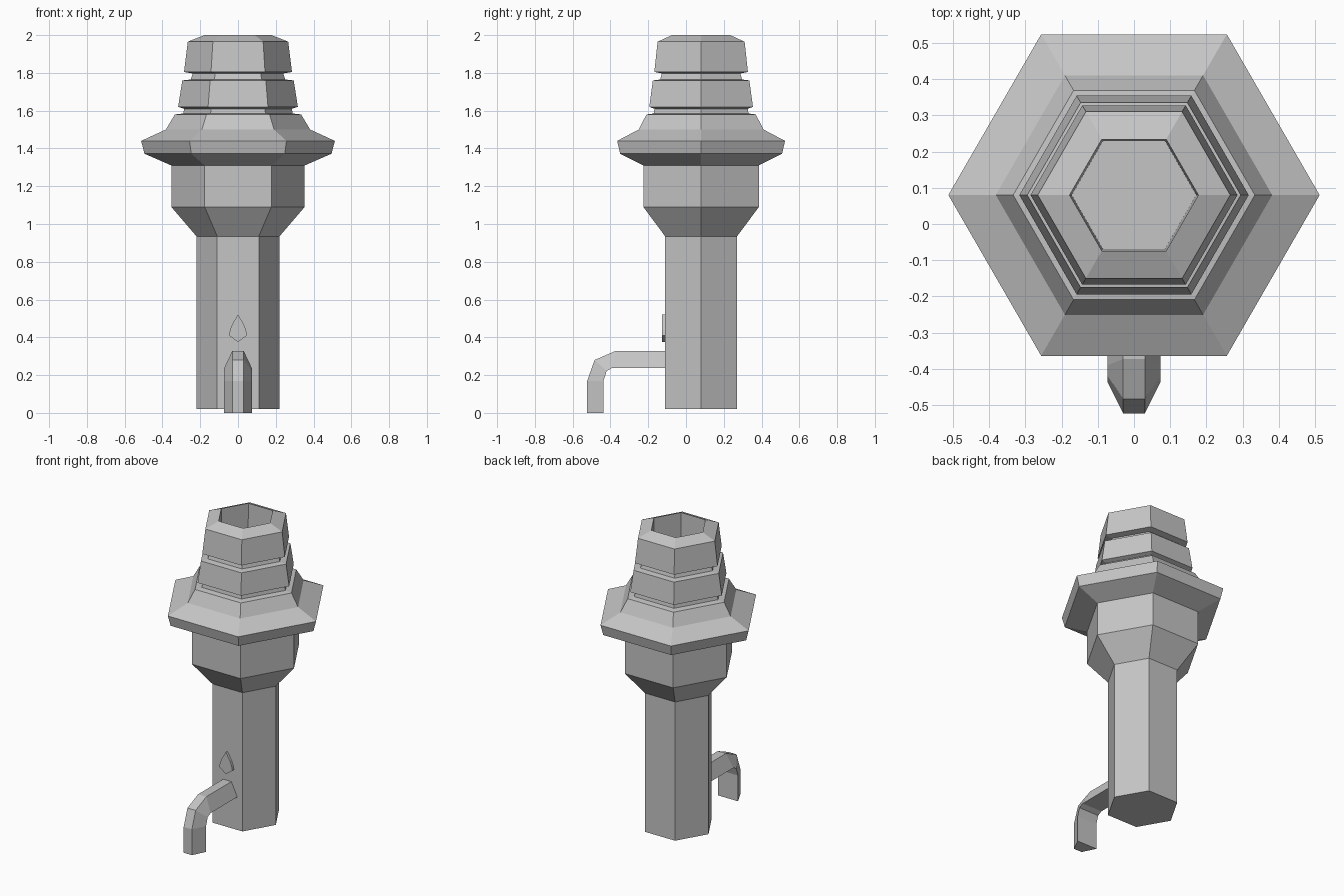
import bpy, bmesh, math

cube = bpy.data.objects.get("Cube")
if cube:
    bpy.data.objects.remove(cube, do_unlink=True)

CENTER_Y = 0.08

metal = bpy.data.materials.new("cast grey")
metal.use_nodes = True
grey = (0.56, 0.56, 0.56, 1)
metal.diffuse_color = grey
metal.node_tree.nodes["Principled BSDF"].inputs["Base Color"].default_value = grey


def loft(name, loops, cap_start=False, cap_end=False):
    """Skin a run of matching point loops with flat quads."""
    bm = bmesh.new()
    rings = [[bm.verts.new(p) for p in loop] for loop in loops]
    for a, b in zip(rings, rings[1:]):
        n = len(a)
        for i in range(n):
            j = (i + 1) % n
            bm.faces.new((a[i], a[j], b[j], b[i]))
    if cap_start:
        bm.faces.new(rings[0][::-1])
    if cap_end:
        bm.faces.new(rings[-1])
    mesh = bpy.data.meshes.new(name)
    bm.to_mesh(mesh)
    bm.free()
    mesh.materials.append(metal)
    obj = bpy.data.objects.new(name, mesh)
    bpy.context.collection.objects.link(obj)
    return obj


def hexagon(radius, z):
    return [(radius * math.cos(i * math.pi / 3),
             CENTER_Y + radius * math.sin(i * math.pi / 3), z) for i in range(6)]


def hex_part(name, profile, **caps):
    return loft(name, [hexagon(r, z) for r, z in profile], **caps)


# Hexagonal body, stacked from the ground up
hex_part("column", [(0.22, 0.02), (0.22, 0.935)], cap_start=True)
hex_part("collar", [(0.22, 0.935), (0.353, 1.09), (0.353, 1.31)])
hex_part("flange", [(0.353, 1.31), (0.495, 1.372), (0.513, 1.44),
                    (0.382, 1.50), (0.334, 1.58), (0.29, 1.585)])
hex_part("lower_ring", [(0.29, 1.585), (0.285, 1.61), (0.317, 1.62),
                        (0.295, 1.76), (0.25, 1.765)])
# Upper ring folds over the rim and down into the open socket
hex_part("upper_ring", [(0.25, 1.765), (0.24, 1.797), (0.286, 1.805),
                        (0.266, 1.965), (0.178, 2.0), (0.172, 1.6)], cap_end=True)

# Spout: trapezoid section, narrow on the outside of the bend
outer = [(-0.112, 0.328), (-0.373, 0.328), (-0.484, 0.28), (-0.523, 0.17), (-0.523, 0)]
inner = [(-0.112, 0.238), (-0.39, 0.238), (-0.42, 0.222), (-0.437, 0.17), (-0.437, 0)]
narrow, wide = 0.03, 0.073
loft("spout", [[(-narrow, *o), (narrow, *o), (wide, *i), (-wide, *i)][::-1]
               for o, i in zip(outer, inner)], cap_start=True, cap_end=True)

# Raised droplet on the front of the column
half = [(0.03, 0.47), (0.042, 0.44), (0.048, 0.41)]
drop = [(0, 0.375)] + half[::-1] + [(0, 0.52)] + [(-x, z) for x, z in half]
loft("droplet", [[(x, y, z) for x, z in drop] for y in (-0.108, -0.127)],
     cap_start=True, cap_end=True)
